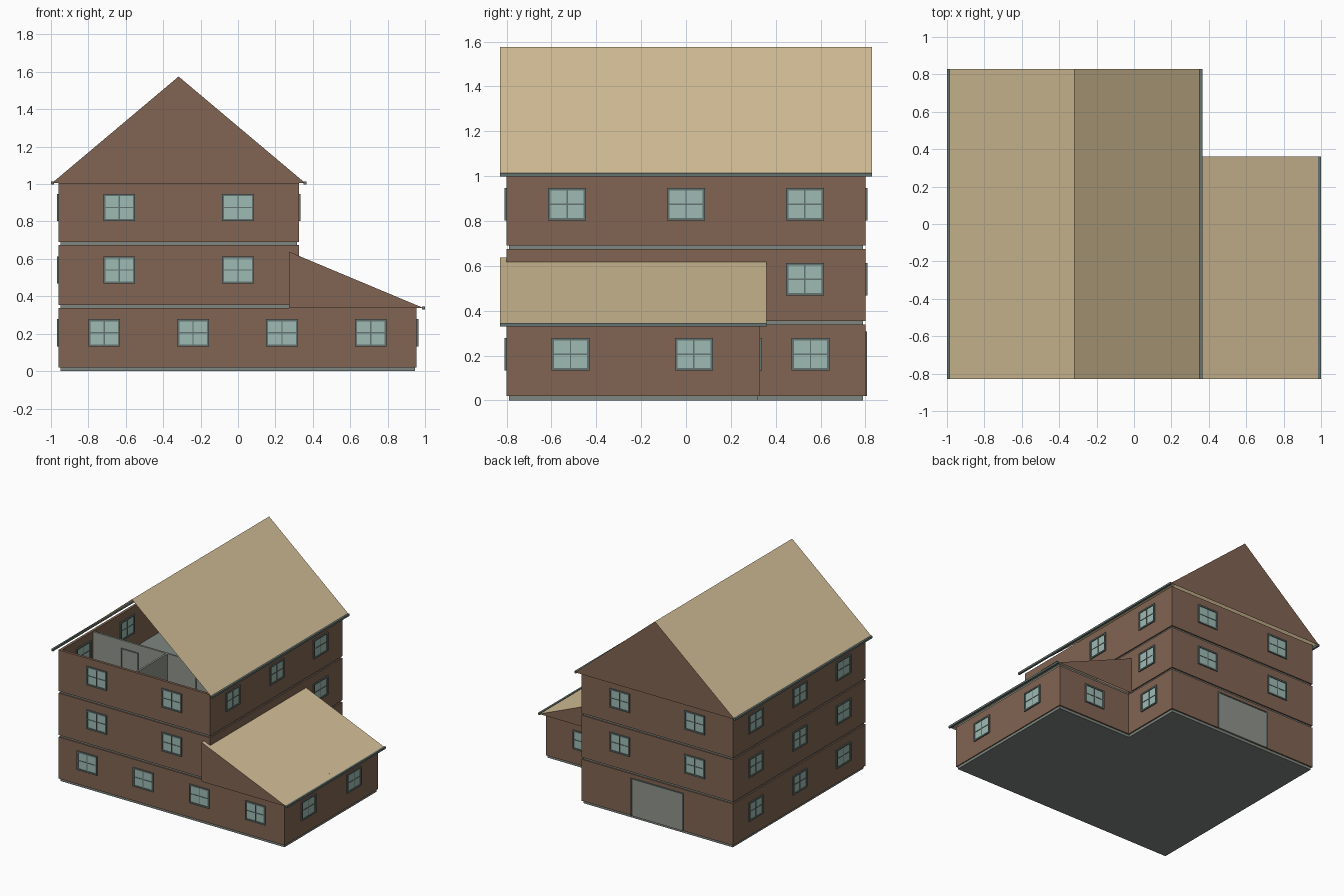
import bpy, bmesh

if "Cube" in bpy.data.objects:
    bpy.data.objects.remove(bpy.data.objects["Cube"])


def material(name, rgb):
    m = bpy.data.materials.new(name)
    m.diffuse_color = (*rgb, 1)
    m.use_nodes = True
    m.node_tree.nodes["Principled BSDF"].inputs["Base Color"].default_value = m.diffuse_color
    return m


BROWN = material("brown_wall", (0.22, 0.128, 0.085))
TAN = material("tan_roof", (0.66, 0.52, 0.31))
SLAB = material("slab_gray", (0.21, 0.24, 0.215))
FRAME = material("frame_gray", (0.13, 0.175, 0.165))
GLASS = material("glass_green", (0.34, 0.50, 0.45))
INNER = material("inner_gray", (0.28, 0.30, 0.26))


def finish(name, bm, mats):
    me = bpy.data.meshes.new(name)
    bm.to_mesh(me)
    bm.free()
    for m in mats:
        me.materials.append(m)
    ob = bpy.data.objects.new(name, me)
    bpy.context.collection.objects.link(ob)
    return ob


def boxes(name, items, mat):
    """One object from boxes given as (x0, x1, y0, y1, z0, z1)."""
    bm = bmesh.new()
    for x0, x1, y0, y1, z0, z1 in items:
        vs = bmesh.ops.create_cube(bm, size=1)["verts"]
        for v in vs:
            v.co.x = x1 if v.co.x > 0 else x0
            v.co.y = y1 if v.co.y > 0 else y0
            v.co.z = z1 if v.co.z > 0 else z0
    return finish(name, bm, [mat])


def ring(x0, x1, y0, y1, z0, z1, t=0.02):
    """Four walls around a rectangle."""
    return [(x0, x1, y0, y0 + t, z0, z1), (x0, x1, y1 - t, y1, z0, z1),
            (x0, x0 + t, y0 + t, y1 - t, z0, z1), (x1 - t, x1, y0 + t, y1 - t, z0, z1)]


# Main dimensions
L, R, E = -0.96, 0.325, 0.955      # left wall, right wall, extension wall
F, B, EB = -0.80, 0.80, 0.33       # front, back, extension back
LEVELS = (0.205, 0.54, 0.875)      # window centres

# Outer walls, storey by storey
boxes("ground_walls", ring(L, R, F, B, 0.02, 0.338), BROWN)
boxes("middle_walls", ring(L, R, F, B, 0.353, 0.675), BROWN)
boxes("top_walls", ring(L, R, F, B, 0.69, 1.005), BROWN)
boxes("extension_walls", [(R, E, F, F + 0.02, 0.02, 0.338),
                          (R, E, EB - 0.02, EB, 0.02, 0.338),
                          (E - 0.02, E, F + 0.02, EB - 0.02, 0.02, 0.338)], BROWN)

# Floor slabs, showing as slightly recessed bands
for i, (z0, z1) in enumerate(((0, 0.02), (0.338, 0.356), (0.675, 0.69))):
    items = [(L + 0.01, R - 0.01, F + 0.01, B - 0.01, z0, z1)]
    if i < 2:
        items.append((R - 0.01, E - 0.008, F + 0.01, EB - 0.01, z0, z1))
    boxes(f"floor_slab_{i}", items, SLAB)

# Top storey partitions, seen through the open front gable
boxes("partitions", [(L + 0.02, R - 0.02, -0.41, -0.395, 0.69, 1.0),
                     (-0.325, -0.31, F + 0.02, -0.41, 0.69, 1.0)], INNER)
door_items = []
for cx in (-0.63, 0.0):
    x0, x1 = cx - 0.075, cx + 0.075
    door_items += [(x0, x0 + 0.01, -0.415, -0.39, 0.69, 0.94),
                   (x1 - 0.01, x1, -0.415, -0.39, 0.69, 0.94),
                   (x0, x1, -0.415, -0.39, 0.93, 0.94)]
boxes("inner_door_frames", door_items, FRAME)

# Windows
frames, panes = [], []


def window(axis, outer, sign, c, z, w=0.17, h=0.145):
    """axis: wall normal, outer: outer wall face, sign: outward direction."""
    def put(dst, a0, a1, z0, z1, proud):
        d = sorted((outer + sign * proud, outer - sign * (0.02 + proud)))
        dst.append((*d, a0, a1, z0, z1) if axis == "x" else (a0, a1, *d, z0, z1))
    a0, a1, z0, z1, t = c - w / 2, c + w / 2, z - h / 2, z + h / 2, 0.011
    put(frames, a0, a0 + t, z0, z1, 0.009)
    put(frames, a1 - t, a1, z0, z1, 0.009)
    put(frames, a0 + t, a1 - t, z0, z0 + t, 0.009)
    put(frames, a0 + t, a1 - t, z1 - t, z1, 0.009)
    put(frames, c - 0.003, c + 0.003, z0 + t, z1 - t, 0.006)
    put(frames, a0 + t, a1 - t, z - 0.003, z + 0.003, 0.0055)
    put(panes, a0 + t, a1 - t, z0 + t, z1 - t, 0.003)


for x in (-0.715, -0.24, 0.235, 0.71):
    window("y", F, -1, x, LEVELS[0])
for z in LEVELS[1:]:
    for x in (-0.635, 0.0):
        window("y", F, -1, x, z)
        window("y", B, 1, x, z)
for y in (-0.53, 0.0, 0.53):
    for z in LEVELS:
        window("x", L, -1, y, z)
    window("x", R, 1, y, LEVELS[2])
window("x", R, 1, 0.53, LEVELS[1])
window("x", R, 1, 0.555, LEVELS[0])
window("x", E, 1, -0.515, LEVELS[0])
window("x", E, 1, 0.035, LEVELS[0])
window("y", EB, 1, 0.64, LEVELS[0])
boxes("window_frames", frames, FRAME)
boxes("window_panes", panes, GLASS)

# Large door at the back
boxes("back_door", [(-0.53, -0.105, B - 0.02, B + 0.004, 0.02, 0.30)], INNER)
boxes("back_door_frame", [(-0.54, -0.53, B - 0.02, B + 0.008, 0.02, 0.308),
                          (-0.105, -0.095, B - 0.02, B + 0.008, 0.02, 0.308),
                          (-0.53, -0.105, B - 0.02, B + 0.008, 0.30, 0.308)], FRAME)


def roof(name, slope, y0, y1, ends):
    """Thin slopes swept along y, with brown gable triangles at chosen ends."""
    bm = bmesh.new()
    rows = [[bm.verts.new((x, y, z)) for x, z in slope] for y in (y0, y1)]
    n = len(slope)
    for i in range(n - 1):
        bm.faces.new((rows[0][i], rows[0][i + 1], rows[1][i + 1], rows[1][i]))
    for e in ends:
        pts = list(rows[e])
        if n == 2:  # lean-to: add the lower inside corner
            pts.append(bm.verts.new((slope[0][0], (y0, y1)[e], slope[1][1])))
        f = bm.faces.new(pts if e else pts[::-1])
        f.material_index = 1
    bm.normal_update()
    for f in bm.faces:
        mid = f.calc_center_median()
        n_ = f.normal
        if n_.z < -0.1 or (abs(n_.y) > 0.9 and n_.y * (mid.y - (y0 + y1) / 2) < 0):
            f.normal_flip()
    return finish(name, bm, [TAN, BROWN])


# Roofs: the main one is open at the front
roof("main_roof", [(-0.995, 1.005), (-0.3175, 1.575), (0.36, 1.005)], -0.83, 0.83, (1,))
roof("lean_to_roof", [(0.273, 0.638), (0.99, 0.338)], -0.83, 0.36, (0, 1))

# Gutters along the eaves
boxes("gutters", [(-1.0, -0.985, -0.83, 0.83, 0.998, 1.013),
                  (0.35, 0.365, -0.83, 0.83, 0.998, 1.013),
                  (0.985, 1.0, -0.83, 0.36, 0.33, 0.345)], FRAME)
